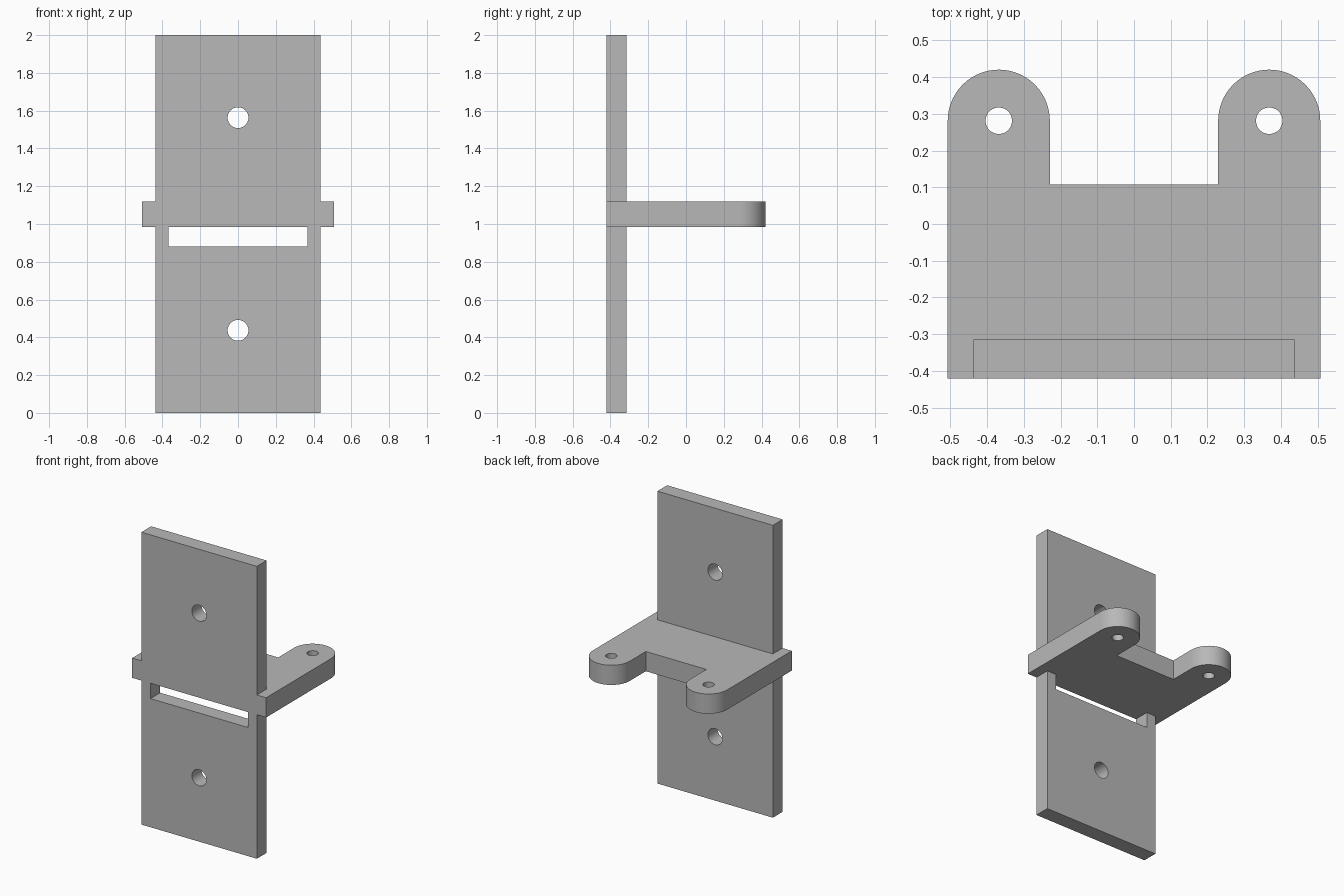
import bpy
import bmesh
from math import cos, sin, pi, radians
from mathutils import Matrix, Vector

if "Cube" in bpy.data.objects:
    bpy.data.objects.remove(bpy.data.objects["Cube"], do_unlink=True)

grey = bpy.data.materials.new("plain grey")
grey.use_nodes = True
GREY = (0.48, 0.48, 0.48, 1)
grey.diffuse_color = GREY
grey.node_tree.nodes["Principled BSDF"].inputs["Base Color"].default_value = GREY

FRONT, BACK = -0.42, 0.42
PLATE_BACK = -0.315
SHELF_LOW, SHELF_TOP = 0.985, 1.12
SHELF_X = 0.507
LUG_X, LUG_Y, LUG_R = 0.368, 0.281, 0.139


def add_object(name, bm):
    mesh = bpy.data.meshes.new(name)
    bmesh.ops.recalc_face_normals(bm, faces=bm.faces)
    bm.to_mesh(mesh)
    bm.free()
    mesh.materials.append(grey)
    obj = bpy.data.objects.new(name, mesh)
    bpy.context.collection.objects.link(obj)
    return obj


def box(name, low, high):
    low, high = Vector(low), Vector(high)
    bm = bmesh.new()
    bmesh.ops.create_cube(bm, size=1, matrix=Matrix.Translation((low + high) / 2)
                          @ Matrix.Diagonal((high - low).to_4d()))
    return add_object(name, bm)


def rod(name, centre, radius, length, tilt=0):
    bm = bmesh.new()
    bmesh.ops.create_cone(bm, cap_ends=True, segments=48, radius1=radius,
                          radius2=radius, depth=length,
                          matrix=Matrix.Translation(centre) @ Matrix.Rotation(tilt, 4, "X"))
    return add_object(name, bm)


def combine(target, other, operation):
    """Apply a boolean and discard the second object."""
    mod = target.modifiers.new(operation.lower(), "BOOLEAN")
    mod.operation, mod.solver, mod.object = operation, "EXACT", other
    bpy.ops.object.select_all(action="DESELECT")
    bpy.context.view_layer.objects.active = target
    target.select_set(True)
    bpy.ops.object.modifier_apply(modifier=mod.name)
    bpy.data.objects.remove(other, do_unlink=True)


# Shelf outline: right half with a rounded lug, then mirrored
STEPS = 28
half = [(SHELF_X, FRONT)]
half += [(LUG_X + LUG_R * cos(pi * i / STEPS), LUG_Y + LUG_R * sin(pi * i / STEPS))
         for i in range(STEPS + 1)]
half.append((LUG_X - LUG_R, 0.107))
outline = half + [(-x, y) for x, y in reversed(half)]
bm = bmesh.new()
face = bm.faces.new([bm.verts.new((x, y, SHELF_LOW)) for x, y in outline])
raised = bmesh.ops.extrude_face_region(bm, geom=[face], use_keep_orig=True)
bmesh.ops.translate(bm, vec=(0, 0, SHELF_TOP - SHELF_LOW),
                    verts=[v for v in raised["geom"] if isinstance(v, bmesh.types.BMVert)])
shelf = add_object("shelf", bm)

# Pin holes in the lugs
for side in (-1, 1):
    combine(shelf, rod("pin_hole", (side * LUG_X, LUG_Y, 1.05), 0.036, 0.4), "DIFFERENCE")

# Upright plate with its slot and screw holes
bracket = box("bracket", (-0.437, FRONT, 0), (0.437, PLATE_BACK, 2))
combine(bracket, box("slot", (-0.368, -0.6, 0.88), (0.368, -0.2, 1.05)), "DIFFERENCE")
for z in (0.437, 1.563):
    combine(bracket, rod("screw_hole", (0, -0.37, z), 0.055, 0.4, pi / 2), "DIFFERENCE")

# Fuse the shelf and plate into one solid
combine(bracket, shelf, "UNION")
bpy.ops.object.shade_smooth_by_angle(angle=radians(30))
